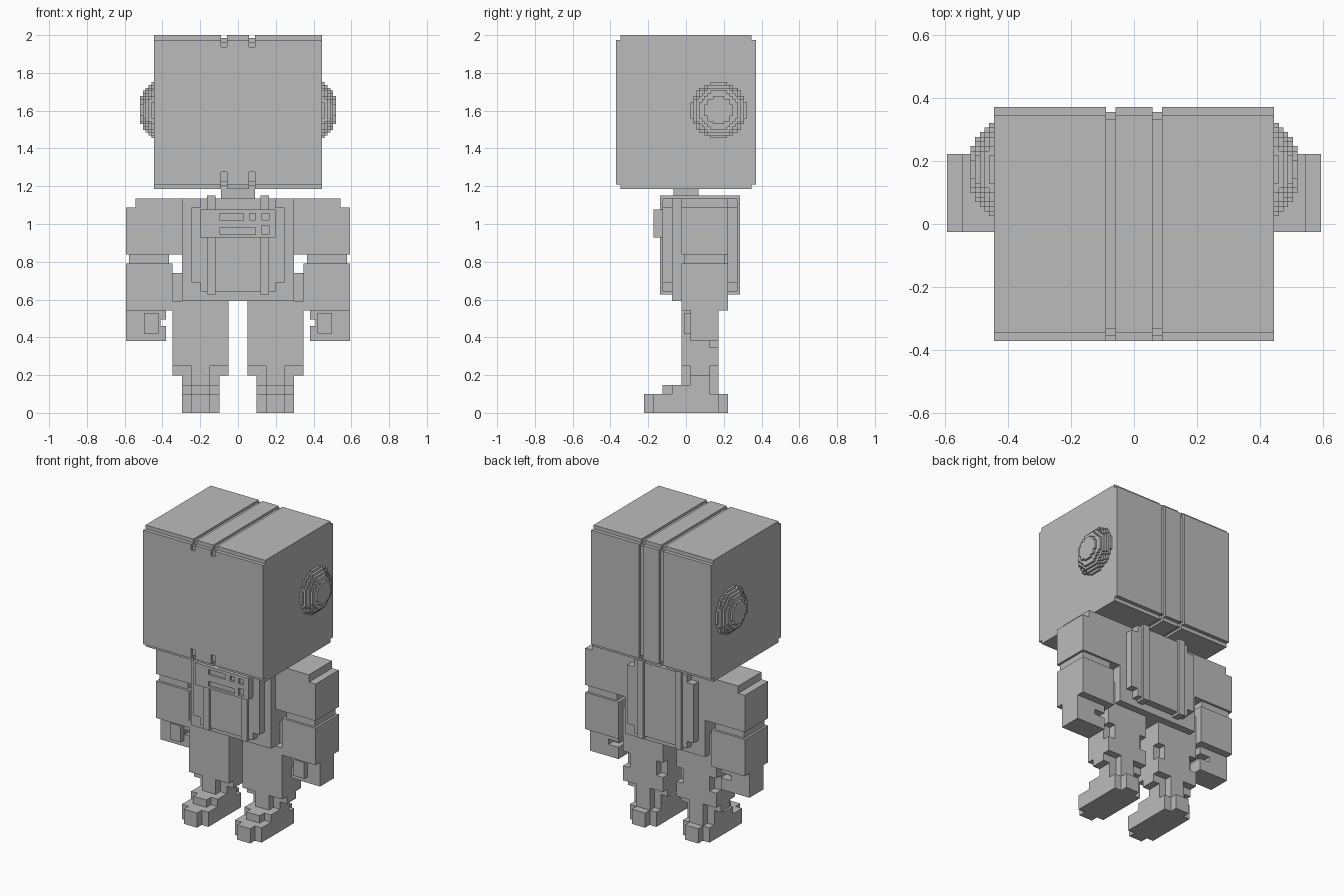
import bpy
import bmesh
import math

cube = bpy.data.objects.get("Cube")
if cube:
    bpy.data.objects.remove(cube, do_unlink=True)

UNIT = 2 / 40.5          # edge length of one building block
Y_SHIFT = -0.5           # block grid is half a block forward of centre

grey = bpy.data.materials.new("plain_grey")
grey.use_nodes = True
colour = (0.5, 0.5, 0.5, 1)
grey.diffuse_color = colour
grey.node_tree.nodes["Principled BSDF"].inputs["Base Color"].default_value = colour


def box(x, y, z, solid=True):
    """A block given as three (low, high) ranges, either added or carved away."""
    return ((x, y, z), solid)


def carve(x, y, z):
    return box(x, y, z, solid=False)


def flip(boxes):
    """Mirror blocks to the other side of the body."""
    return [box((-x[1], -x[0]), y, z, solid) for (x, y, z), solid in boxes]


def build(name, boxes):
    """Merge blocks in order into one clean outer shell."""
    cuts = [sorted({round(v, 4) for ranges, _ in boxes for v in ranges[axis]})
            for axis in range(3)]
    filled = set()
    for ranges, solid in boxes:
        spans = []
        for axis, (low, high) in enumerate(ranges):
            line = cuts[axis]
            spans.append(range(line.index(round(low, 4)), line.index(round(high, 4))))
        cells = {(i, j, k) for i in spans[0] for j in spans[1] for k in spans[2]}
        filled = filled | cells if solid else filled - cells

    bm = bmesh.new()
    corners = {}

    def corner(key):
        if key not in corners:
            x, y, z = (cuts[axis][key[axis]] for axis in range(3))
            corners[key] = bm.verts.new((x * UNIT, (y + Y_SHIFT) * UNIT, z * UNIT))
        return corners[key]

    for cell in sorted(filled):
        for axis in range(3):
            for side in (0, 1):
                neighbour = list(cell)
                neighbour[axis] += 1 if side else -1
                if tuple(neighbour) in filled:
                    continue
                a, b = (axis + 1) % 3, (axis + 2) % 3
                loop = []
                for da, db in ((0, 0), (1, 0), (1, 1), (0, 1)):
                    key = list(cell)
                    key[axis] += side
                    key[a] += da
                    key[b] += db
                    loop.append(corner(tuple(key)))
                bm.faces.new(loop if side else loop[::-1])
    bmesh.ops.dissolve_limit(bm, angle_limit=math.radians(1),
                             verts=bm.verts[:], edges=bm.edges[:])
    mesh = bpy.data.meshes.new(name)
    bm.to_mesh(mesh)
    bm.free()
    mesh.materials.append(grey)
    obj = bpy.data.objects.new(name, mesh)
    bpy.context.collection.objects.link(obj)
    return obj


def build_pair(name, boxes):
    build("left_" + name, boxes)
    build("right_" + name, flip(boxes))


# Head: big block with stepped edges and two shallow grooves around it
head = [
    box((-9, 9), (-7, 8), (24.5, 40)),
    box((-9, 9), (-6.5, 7.5), (24, 40.5)),
]
groove = (1.2, 1.8)
groove_blocks = [
    carve(groove, (-7, 8), (24, 40.5)),
    box(groove, (-6.7, 7.7), (24.8, 39.7)),
    box(groove, (-6.2, 7.2), (24.3, 40.2)),
    box(groove, (-7, 0), (25.8, 39.2)),
]
build("head", head + groove_blocks + flip(groove_blocks))

# Ears: domes of small blocks stacked in shrinking discs
pixel = 0.3
ear = []
for layer, radius in enumerate((10, 9.3, 8.3, 7, 5)):
    x = 9 + layer * pixel
    for row in range(-10, 10):
        reach = radius ** 2 - (row + 0.5) ** 2
        if reach > 0:
            half = round(math.sqrt(reach)) * pixel
            if half > 0:
                z = 32.45 + row * pixel
                ear.append(box((x, x + pixel), (4 - half, 4 + half), (z, z + pixel)))
build_pair("ear", ear)

# Neck
build("neck", [box((-1.8, 1.8), (-0.85, 1.85), (23, 24.3))])

# Torso with chest and back plates, and hip blocks at the sides
hip = [box((6, 7), (1, 4), (11, 15))]
torso = [
    box((-6, 6), (-1, 5), (12, 23)),
    box((-5, 5), (-2, 6), (14, 22)),
    box((-4, 4), (-2, 6), (13, 23)),
]
strap = [box((2.4, 3.3), (-2.3, 6.3), (12.7, 23.3))]
build("torso", torso + strap + flip(strap) + hip + flip(hip))

# Chest panel with recessed slots and buttons
upper, lower, recess = (20.7, 21.4), (19.1, 19.8), (-3, -2.7)
build("chest_panel", [
    box((-4, 4), (-3, -2), (18.8, 21.8)),
    carve((-2, 0.6), recess, upper),
    carve((1.25, 1.9), recess, upper),
    carve((2.55, 3.3), recess, upper),
    carve((-2, 1.9), recess, lower),
    carve((2.55, 3.3), recess, (19.1, 20.1)),
])

# Arms: stepped shoulder, narrow elbow, forearm
build_pair("arm", [
    box((6, 12), (0, 5), (17, 22)),
    box((6, 11), (0, 5), (22, 23)),
    box((7.4, 11.7), (0.3, 4.7), (16, 17)),
    box((7, 12), (0, 5), (11, 16)),
])

# Hands: gripping notch on the inside and a small plate in front
build_pair("hand", [
    box((7.7, 12), (1, 4), (7.7, 11)),
    carve((7.7, 8.3), (1, 4), (9.3, 10)),
    carve((7.7, 9.2), (3, 4), (9.3, 10)),
    box((8.5, 10.1), (0.3, 1), (8.5, 10.7)),
])

# Legs: notched knee backs and cross-shaped ankles
build_pair("leg", [
    box((1, 7), (0, 4), (5, 12)),
    carve((1, 2), (3, 4), (7, 9)),
    carve((6, 7), (3, 4), (7, 9)),
    box((1, 7), (1, 3), (4, 5)),
    box((2, 6), (1, 3), (2, 5)),
    box((3, 5), (0, 4), (2, 5)),
])

# Feet: stepped toe and heel
build_pair("foot", [
    box((2, 6), (-3, 4), (0, 2)),
    box((3, 5), (-4, 5), (0, 2)),
    box((2, 6), (-1, 3), (2, 3)),
    box((3, 5), (-2, 4), (2, 3)),
])
